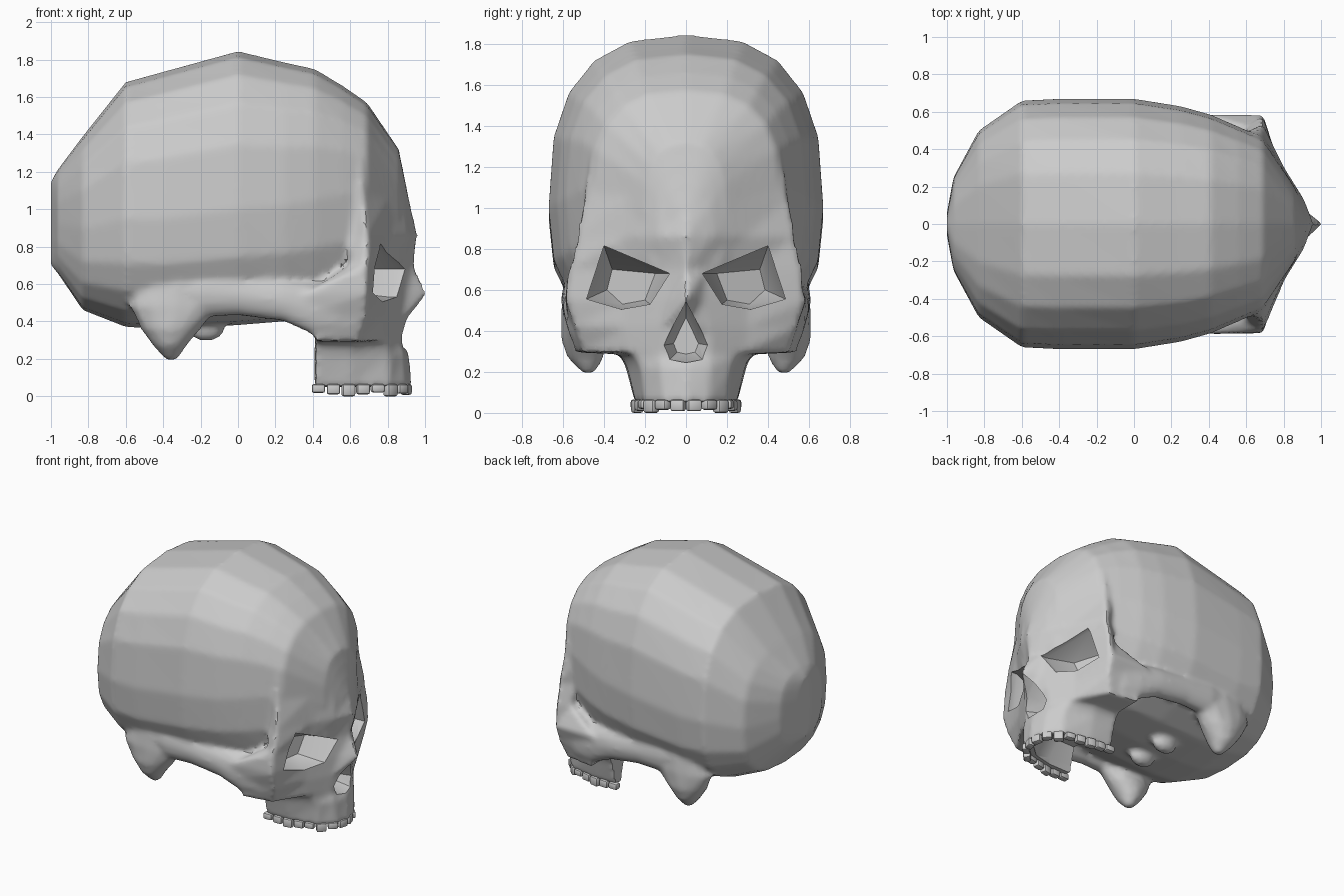
import bpy, bmesh
from math import cos, sin, tau, copysign
from mathutils import Vector

if "Cube" in bpy.data.objects:
    bpy.data.objects.remove(bpy.data.objects["Cube"])


def loft(name, rings):
    """Closed skin through rings of equal point count."""
    bm = bmesh.new()
    vr = [[bm.verts.new(p) for p in r] for r in rings]
    n = len(vr[0])
    for a, b in zip(vr, vr[1:]):
        for i in range(n):
            j = (i + 1) % n
            bm.faces.new((a[i], a[j], b[j], b[i]))
    bm.faces.new(vr[0])
    bm.faces.new(vr[-1])
    bmesh.ops.recalc_face_normals(bm, faces=bm.faces)
    me = bpy.data.meshes.new(name)
    bm.to_mesh(me)
    bm.free()
    ob = bpy.data.objects.new(name, me)
    bpy.context.collection.objects.link(ob)
    return ob


def only(ob, *others):
    bpy.ops.object.select_all(action='DESELECT')
    for o in (ob, *others):
        o.select_set(True)
    bpy.context.view_layer.objects.active = ob


def spow(v, e):
    return copysign(abs(v) ** e, v)


# Braincase: (x, bottom, top, half width, height of widest point)
stations = [(-1.0, .70, 1.15, .06, .92), (-.965, .66, 1.21, .25, .92),
            (-.83, .46, 1.39, .50, .9), (-.6, .37, 1.68, .66, .95),
            (-.4, .36, 1.735, .67, .95), (0, .38, 1.845, .67, 1.0),
            (.25, .40, 1.785, .63, 1.02), (.41, .42, 1.75, .585, 1.05),
            (.56, .45, 1.66, .52, 1.08), (.69, .5, 1.57, .46, 1.08),
            (.86, .6, 1.32, .2, .98), (.92, .75, 1.02, .06, .9)]
N = 20
rings = []
for x, lo, hi, w, zw in stations:
    ring = []
    for k in range(N):
        a = tau * k / N
        h = (hi - zw) if sin(a) > 0 else (zw - lo)
        ring.append((x, w * spow(cos(a), .76), zw + h * spow(sin(a), .76)))
    rings.append(ring)
skull = loft("skull", rings)

# Face: half outlines from the midline round to the cheek, by height
face = {
    .05: [(.93, 0), (.90, .11), (.81, .20), (.6, .245), (.41, .25)],
    .22: [(.915, 0), (.89, .12), (.81, .22), (.6, .285), (.41, .295)],
    .285: [(.885, 0), (.87, .12), (.79, .25), (.62, .315), (.41, .32)],
    .295: [(.885, 0), (.87, .12), (.78, .28), (.64, .5), (.42, .54)],
    .42: [(.93, 0), (.88, .12), (.78, .3), (.68, .54), (.36, .57)],
    .55: [(1.01, 0), (.90, .08), (.78, .3), (.69, .585), (.36, .59)],
    .70: [(.94, 0), (.88, .1), (.775, .3), (.69, .575), (.6, .52)],
    .86: [(.96, 0), (.91, .13), (.81, .29), (.69, .535), (.6, .48)],
    1.05: [(.915, 0), (.89, .13), (.80, .29), (.67, .5), (.57, .48)],
    1.3: [(.86, 0), (.83, .14), (.77, .27), (.65, .46), (.5, .44)],
    1.45: [(.74, 0), (.73, .14), (.69, .25), (.6, .4), (.45, .4)],
}
parts = [loft("face", [[(x, y, z) for x, y in h] + [(x, -y, z) for x, y in h[:0:-1]]
                       for z, h in face.items()])]


def oval(c, u, v, n=12):
    return [Vector(c) + Vector(u) * cos(tau * k / n) + Vector(v) * sin(tau * k / n)
            for k in range(n)]


for s in (1, -1):
    # Cheek arch running back along the side
    parts.append(loft("cheek_arch", [
        oval((x, s * y, z), (0, r, 0), (0, 0, h)) for x, y, z, r, h in
        [(-.45, .50, .58, .08, .1), (-.2, .53, .55, .08, .13), (0, .53, .54, .075, .11),
         (.24, .53, .51, .07, .11), (.42, .52, .46, .06, .14), (.55, .5, .45, .06, .13)]]))
    # Bony point behind the ear
    parts.append(loft("ear_point", [
        oval((x, s * y, z), (rx, 0, 0), (0, ry, 0)) for x, y, z, rx, ry in
        [(-.355, .475, .195, .03, .03), (-.365, .49, .27, .09, .09),
         (-.36, .50, .36, .16, .11), (-.34, .52, .48, .24, .09), (-.3, .5, .7, .24, .09)]]))
    # Small knuckle on the skull base
    parts.append(loft("base_knuckle", [
        oval((-.17, s * .12, z), (r * 1.5, 0, 0), (0, r, 0))
        for z, r in [(.30, .03), (.33, .06), (.45, .07)]]))

# Fuse the parts into one smooth bone surface
only(skull, *parts)
bpy.ops.object.join()
m = skull.modifiers.new("fuse", 'REMESH')
m.mode, m.voxel_size = 'VOXEL', .02
m = skull.modifiers.new("soften", 'SMOOTH')
m.factor, m.iterations = .5, 4
bpy.ops.object.convert(target='MESH')

# Cutters: eye sockets, nose opening, palate
cutters = []
rim = [(.08, .68), (.40, .815), (.485, .555), (.315, .505), (.175, .53)]
floor = [(.15, .68), (.36, .70), (.385, .60), (.31, .53), (.2, .55)]
for s in (1, -1):
    cutters.append(loft("eye_cutter", [
        [(1.15 - .45 * y, s * y, z) for y, z in rim],
        [(.89 - .45 * y, s * y, z) for y, z in rim],
        [(.73 - .45 * y, s * y, z) for y, z in floor]]))
half = [(0, .54), (.06, .43), (.11, .33), (.08, .26)]
nose = half + [(0, .245)] + [(-y, z) for y, z in half[:0:-1]]
cutters.append(loft("nose_cutter", [
    [(1.1, y, z) for y, z in nose], [(.885, y, z) for y, z in nose],
    [(.76, y * .55, .35 + (z - .35) * .6) for y, z in nose]]))
inner = [(.3, .19), (.6, .185), (.75, .15), (.84, .07)]
u_shape = inner + [(x, -y) for x, y in inner[::-1]]
cutters.append(loft("palate_cutter", [
    [(x, y, -.1) for x, y in u_shape], [(x, y, .1) for x, y in u_shape],
    [(.3 + (x - .3) * .85, y * .8, .24) for x, y in u_shape]]))
for c in cutters:
    m = skull.modifiers.new(c.name, 'BOOLEAN')
    m.operation, m.solver, m.object = 'DIFFERENCE', 'EXACT', c
only(skull)
bpy.ops.object.convert(target='MESH')
for c in cutters:
    bpy.data.objects.remove(c)
only(skull)
bpy.ops.object.shade_smooth_by_angle(angle=.6)

# Teeth: rounded blocks spaced along the jaw edge
path = [Vector((x - .02, max(y - .005, 0), 0)) for x, y in face[.05]]
lengths = [(b - a).length for a, b in zip(path, path[1:])]
COUNT = 8
step = sum(lengths) / COUNT
for i in range(COUNT):
    d = step * (i + .5)
    for a, b, l in zip(path, path[1:], lengths):
        if d <= l:
            break
        d -= l
    p, t = a.lerp(b, d / l), (b - a).normalized()
    z0 = (.008, .015, 0, .02, .01, 0, .01, .018)[i]
    for s in (1, -1):
        bpy.ops.mesh.primitive_cube_add(size=1, location=(p.x, s * p.y, (z0 + .065) / 2))
        tooth = bpy.context.object
        tooth.name = "tooth"
        tooth.scale = (step * .88, .05, .065 - z0)
        tooth.rotation_euler.z = s * Vector((1, 0)).angle_signed(t.xy) * -1
        bpy.ops.object.transform_apply(location=False, rotation=False)
        m = tooth.modifiers.new("round", 'BEVEL')
        m.width, m.segments = .012, 2
        bpy.ops.object.convert(target='MESH')
        bpy.ops.object.shade_smooth_by_angle(angle=.6)
